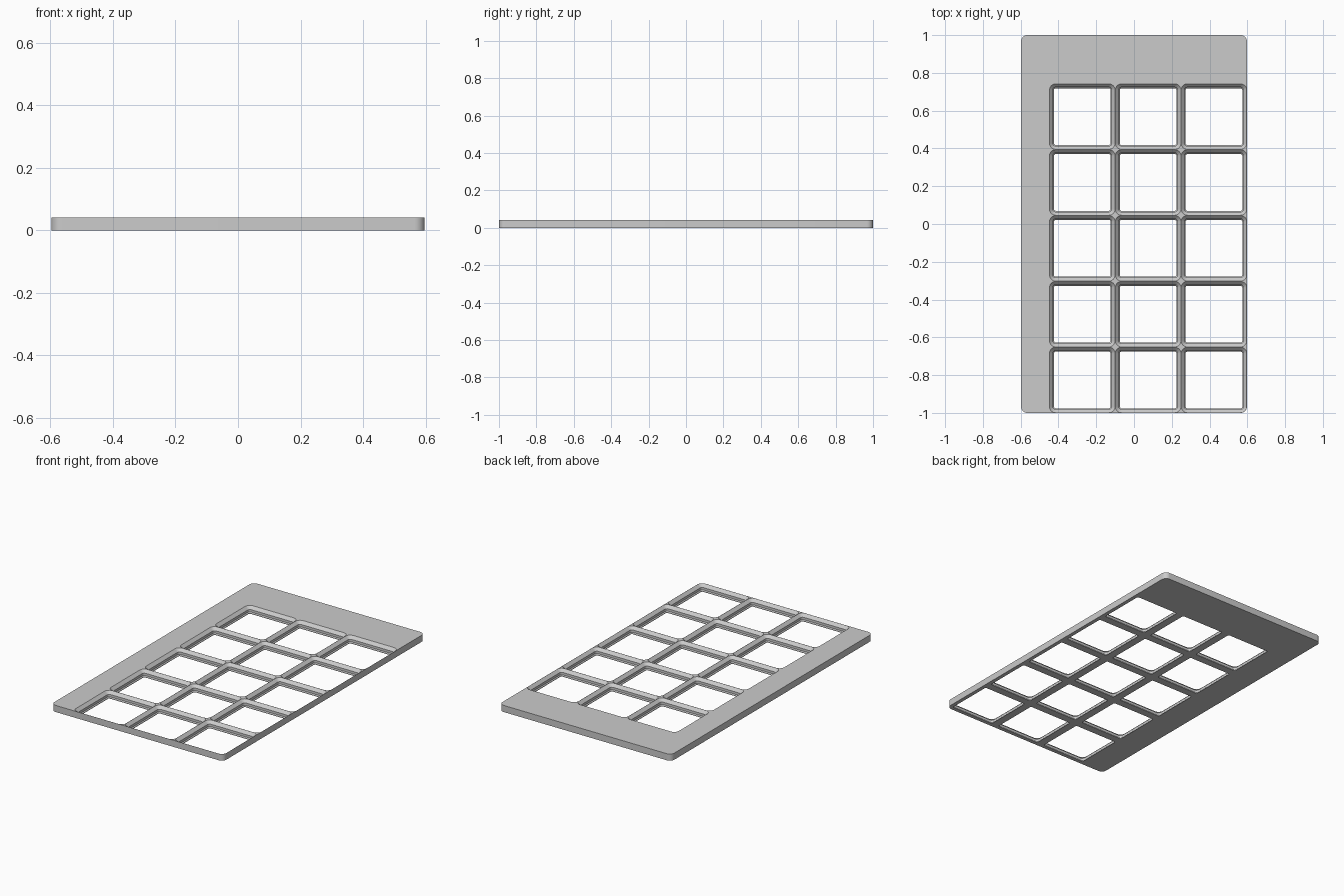
import bpy, bmesh, math

cube = bpy.data.objects.get("Cube")
if cube:
    bpy.data.objects.remove(cube, do_unlink=True)

UNIT = 2 / 241            # one millimetre of the tray
PITCH, HEIGHT = 42 * UNIT, 5 * UNIT
HALF_X, HALF_Y = 72 * UNIT, 1.0
COLS, ROWS = 3, 5
RADIUS, RIB = 4 * UNIT, 0.0006
# Socket wall from the top down: (inset, depth) in millimetres
WALL = [(0, 0), (2.15, 2.15), (2.15, 3.95), (2.85, 4.65), (2.85, 5)]


def rounded_loop(bm, cx, cy, hx, hy, radius, z, steps=8):
    """Closed ring of edges in the shape of a rounded rectangle."""
    verts = []
    for corner, (sx, sy) in enumerate([(1, 1), (-1, 1), (-1, -1), (1, -1)]):
        for i in range(steps + 1):
            a = (corner + i / steps) * math.pi / 2
            verts.append(bm.verts.new((cx + sx * (hx - radius) + radius * math.cos(a),
                                       cy + sy * (hy - radius) + radius * math.sin(a), z)))
    edges = [bm.edges.new((v, verts[i - 1])) for i, v in enumerate(verts)]
    return verts, edges


def skin(bm, a, b):
    for i in range(len(a)):
        bm.faces.new((a[i - 1], a[i], b[i], b[i - 1]))


bm = bmesh.new()
# Outer rim
top_verts, top_edges = rounded_loop(bm, 0, 0, HALF_X, HALF_Y, RADIUS, HEIGHT)
low_verts, low_edges = rounded_loop(bm, 0, 0, HALF_X, HALF_Y, RADIUS, 0)
skin(bm, top_verts, low_verts)

# Sockets, packed against the right and front edges
for col in range(COLS):
    for row in range(ROWS):
        cx = HALF_X - (col + 0.5) * PITCH
        cy = -HALF_Y + (row + 0.5) * PITCH
        rings = []
        for inset, depth in WALL:
            half = PITCH / 2 - RIB - inset * UNIT
            rings.append(rounded_loop(bm, cx, cy, half, half, RADIUS - inset * UNIT,
                                      HEIGHT - depth * UNIT))
        for upper, lower in zip(rings, rings[1:]):
            skin(bm, upper[0], lower[0])
        top_edges += rings[0][1]
        low_edges += rings[-1][1]

# Flat top and underside around the sockets
for edges, z in ((top_edges, 1), (low_edges, -1)):
    bmesh.ops.triangle_fill(bm, edges=edges, use_beauty=True, normal=(0, 0, z))
bmesh.ops.recalc_face_normals(bm, faces=bm.faces)

mesh = bpy.data.meshes.new("grid_baseplate")
bm.to_mesh(mesh)
bm.free()
plate = bpy.data.objects.new("grid_baseplate", mesh)
bpy.context.collection.objects.link(plate)

# Plain grey plastic
grey = bpy.data.materials.new("grey_plastic")
grey.use_nodes = True
colour = (0.6, 0.6, 0.6, 1)
grey.diffuse_color = colour
grey.node_tree.nodes["Principled BSDF"].inputs["Base Color"].default_value = colour
mesh.materials.append(grey)

bpy.ops.object.select_all(action="DESELECT")
plate.select_set(True)
bpy.context.view_layer.objects.active = plate
bpy.ops.object.shade_smooth_by_angle(angle=math.radians(30))
